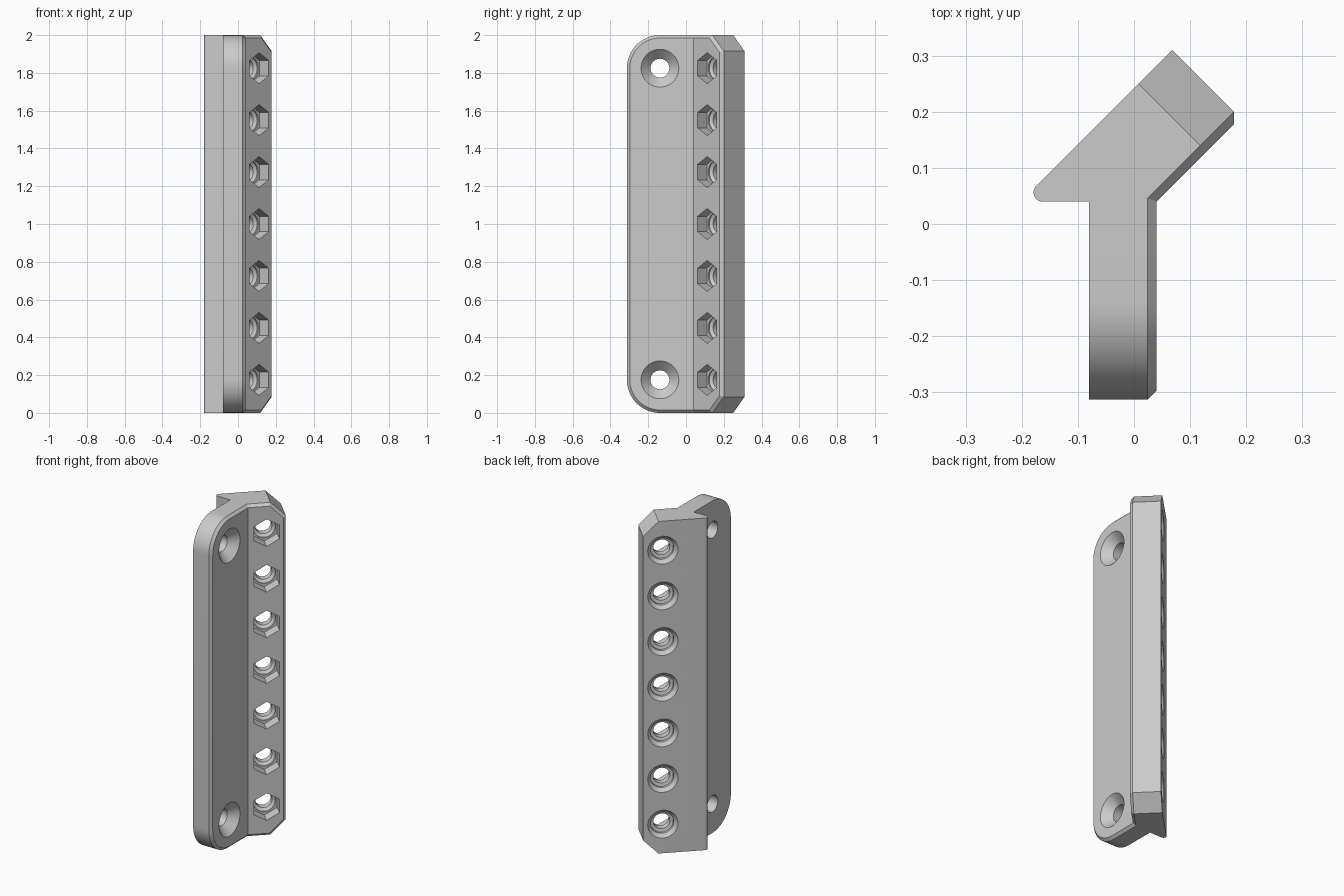
import bpy, bmesh, math
from mathutils import Vector, Matrix

if "Cube" in bpy.data.objects:
    bpy.data.objects.remove(bpy.data.objects["Cube"])

H = 2.0
BEVEL = 0.0155
END_CUT = 0.085
Q = math.sqrt(0.5)
FRONT = Vector((Q, -Q, 0))    # outward direction of the angled front face
ALONG = Vector((Q, Q, 0))     # direction along the angled arm
UP = Vector((0, 0, 1))

grey = bpy.data.materials.new("light grey")
grey.diffuse_color = (0.6, 0.6, 0.6, 1)
grey.use_nodes = True
grey.node_tree.nodes["Principled BSDF"].inputs["Base Color"].default_value = grey.diffuse_color


def finish(bm, name):
    bmesh.ops.recalc_face_normals(bm, faces=bm.faces)
    me = bpy.data.meshes.new(name)
    bm.to_mesh(me)
    bm.free()
    me.materials.append(grey)
    ob = bpy.data.objects.new(name, me)
    bpy.context.collection.objects.link(ob)
    return ob


def loft(loops):
    """Closed solid through a stack of matching point loops."""
    bm = bmesh.new()
    rings = [[bm.verts.new(p) for p in loop] for loop in loops]
    n = len(rings[0])
    for a, b in zip(rings, rings[1:]):
        for i in range(n):
            j = (i + 1) % n
            bm.faces.new((a[i], a[j], b[j], b[i]))
    bm.faces.new(rings[0][::-1])
    bm.faces.new(rings[-1])
    return bm


def clip(bm, point, normal):
    """Slice off everything beyond a plane and close the cut."""
    res = bmesh.ops.bisect_plane(bm, geom=bm.verts[:] + bm.edges[:] + bm.faces[:],
                                 dist=1e-6, plane_co=point, plane_no=normal, clear_outer=True)
    edges = [e for e in res["geom_cut"] if isinstance(e, bmesh.types.BMEdge)]
    bmesh.ops.holes_fill(bm, edges=edges)


def turned(name, origin, axis, profile, sides):
    """Turned cutter: profile is (depth, radius) going along the axis."""
    m = Matrix((UP, axis.cross(UP), axis)).transposed()
    loops = [[origin + m @ Vector((r * math.cos(k * math.tau / sides),
                                   r * math.sin(k * math.tau / sides), t))
              for k in range(sides)] for t, r in profile]
    return finish(loft(loops), name)


def combine(target, other, op):
    mod = target.modifiers.new(op, 'BOOLEAN')
    mod.operation, mod.solver, mod.object = op, 'EXACT', other
    bpy.context.view_layer.objects.active = target
    bpy.ops.object.modifier_apply(modifier=mod.name)
    bpy.data.objects.remove(other)


# Mounting plate: rounded outer corners, bevelled front rim
def plate_loop(x, r):
    pts = [(0.08, 0.175 - r)]
    for zc, start in ((0.175, 270), (H - 0.175, 180)):
        for k in range(17):
            a = math.radians(start - 90 * k / 16)
            pts.append((-0.138 + r * math.cos(a), zc + r * math.sin(a)))
    pts.append((0.08, H - 0.175 + r))
    return [Vector((x, y, z)) for y, z in pts]


bracket = finish(loft([plate_loop(-0.08, 0.175), plate_loop(0.04 - BEVEL, 0.175),
                       plate_loop(0.04, 0.175 - BEVEL)]), "bracket")

# Angled arm: rounded tip, chamfered end, bevelled front rim
outline = [(0.04, 0.04), (0.178, 0.178), (0.178, 0.2), (0.068, 0.31)]
for k in range(13):
    a = math.radians(135 + 135 * k / 12)
    outline.append((-0.1627 + 0.0163 * math.cos(a), 0.0563 + 0.0163 * math.sin(a)))
bm = loft([[Vector((x, y, z)) for x, y in outline] for z in (0, H)])
tip = Vector((0.189, 0.189, 0))
for s, z in ((1, H), (-1, 0)):
    up = UP * s
    base = tip + UP * z
    slope = (ALONG + up).normalized()
    clip(bm, base - up * END_CUT, slope)
    clip(bm, base - up * BEVEL, (FRONT + up).normalized())
    clip(bm, base - up * END_CUT - slope * BEVEL, (FRONT + slope).normalized())
combine(bracket, finish(bm, "arm"), 'UNION')

# Countersunk screw holes in the plate
for z in (0.175, H - 0.175):
    combine(bracket, turned("screw_hole", Vector((0.04, -0.138, z)), Vector((-1, 0, 0)),
                            [(-0.01, 0.11), (0.05, 0.05), (0.14, 0.05)], 40), 'DIFFERENCE')

# Nut pockets with bolt holes through the arm
for i in range(7):
    o = Vector((0.112, 0.112, 0.175 + 0.275 * i))
    combine(bracket, turned("nut_pocket", o, -FRONT, [(-0.03, 0.082), (0.07, 0.082)], 6),
            'DIFFERENCE')
    combine(bracket, turned("bolt_hole", o, -FRONT,
                            [(0.06, 0.062), (0.078, 0.062), (0.09, 0.046), (0.13, 0.046),
                             (0.135, 0.064), (0.151, 0.064), (0.171, 0.084), (0.19, 0.103)], 32),
            'DIFFERENCE')

# Smooth the round surfaces, keep the edges crisp
bpy.ops.object.select_all(action='DESELECT')
bracket.select_set(True)
bpy.context.view_layer.objects.active = bracket
bpy.ops.object.shade_smooth_by_angle(angle=math.radians(25))
